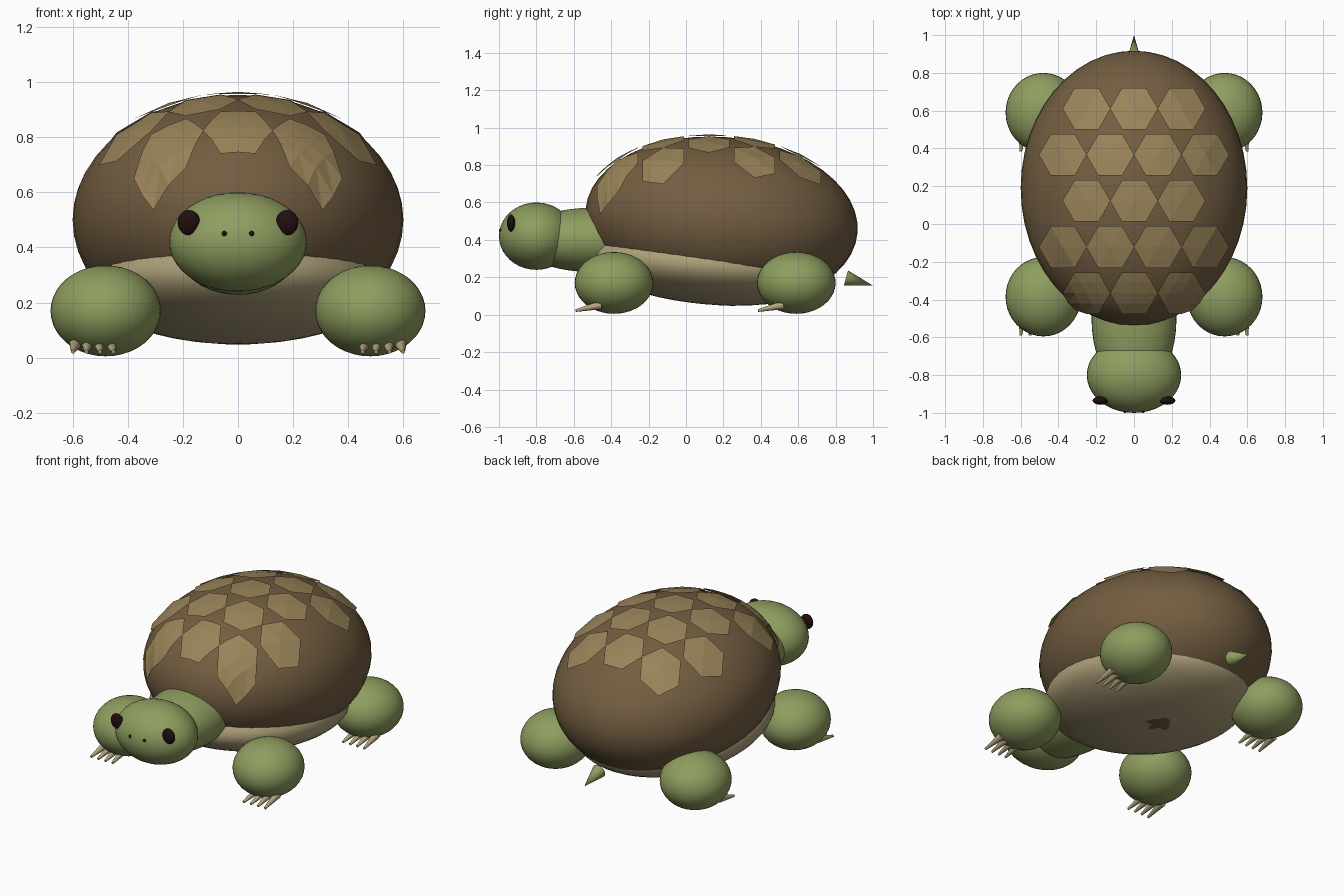
import bpy, bmesh, math
from mathutils import Vector, Matrix

cube = bpy.data.objects.get("Cube")
if cube:
    bpy.data.objects.remove(cube, do_unlink=True)


def material(name, rgb):
    m = bpy.data.materials.new(name)
    m.use_nodes = True
    m.diffuse_color = (*rgb, 1)
    m.node_tree.nodes["Principled BSDF"].inputs["Base Color"].default_value = (*rgb, 1)
    return m


SKIN = material("green skin", (0.27, 0.34, 0.115))
SHELL = material("brown shell", (0.17, 0.11, 0.052))
SCUTE = material("tan scute", (0.32, 0.23, 0.10))
BELLY = material("pale belly", (0.42, 0.35, 0.19))
CLAW = material("horn claw", (0.47, 0.39, 0.22))
EYE = material("dark eye", (0.016, 0.004, 0.005))


def add_object(name, bm, mat, smooth=True):
    me = bpy.data.meshes.new(name)
    for f in bm.faces:
        f.smooth = smooth
    bm.to_mesh(me)
    bm.free()
    me.materials.append(mat)
    ob = bpy.data.objects.new(name, me)
    bpy.context.collection.objects.link(ob)
    return ob


def ellipsoid(name, loc, radii, mat, tilt=0, segs=40):
    """Smooth ellipsoid, tilted about x; returns the unit sphere's matrix."""
    m = (Matrix.Translation(loc) @ Matrix.Rotation(math.radians(tilt), 4, 'X')
         @ Matrix.Diagonal((*radii, 1)))
    bm = bmesh.new()
    bmesh.ops.create_uvsphere(bm, u_segments=segs, v_segments=segs // 2, radius=1, matrix=m)
    add_object(name, bm, mat)
    return m


def cone(name, base, tip, r1, r2, mat, segs=16):
    base, tip = Vector(base), Vector(tip)
    axis = tip - base
    m = Matrix.Translation((base + tip) / 2) @ axis.to_track_quat('Z', 'Y').to_matrix().to_4x4()
    bm = bmesh.new()
    bmesh.ops.create_cone(bm, cap_ends=True, segments=segs, radius1=r1, radius2=r2,
                          depth=axis.length, matrix=m)
    ob = add_object(name, bm, mat)
    for f in ob.data.polygons:
        f.use_smooth = len(f.vertices) < 5


# Shell and belly, both tipped up a little at the front
shell = ellipsoid("shell", (0, 0.19, 0.5), (0.6, 0.73, 0.45), SHELL, -5, 48)
ellipsoid("belly", (0, 0.12, 0.265), (0.535, 0.645, 0.21), BELLY, -5, 48)

# Head and neck
ellipsoid("head", (0, -0.8, 0.42), (0.25, 0.2, 0.18), SKIN)
ellipsoid("neck", (0, -0.5, 0.4), (0.225, 0.4, 0.172), SKIN)


# Hexagonal scutes draped on the shell
inverse = shell.inverted()
up = inverse.to_3x3() @ Vector((0, 0, 1))


def drape(x, y):
    p = inverse @ Vector((x, y, 0.5))
    a, b, c = up.dot(up), p.dot(up), p.dot(p) - 1
    t = (-b + math.sqrt(max(b * b - a * c, 0))) / a
    return shell @ ((p + up * t).normalized() * 1.026)


def scute(name, cx, cy, r):
    bm = bmesh.new()
    centre = bm.verts.new((cx, cy, 0))
    rim = [bm.verts.new((cx + r * math.cos(k * math.pi / 3),
                         cy + r * math.sin(k * math.pi / 3), 0)) for k in range(6)]
    for k in range(6):
        bm.faces.new((centre, rim[k], rim[(k + 1) % 6]))
    if cy < -0.3:  # the steep front row needs a finer mesh
        bmesh.ops.subdivide_edges(bm, edges=bm.edges[:], cuts=1, use_grid_fill=True)
    for v in bm.verts:
        v.co = drape(v.co.x, v.co.y)
    add_object(name, bm, SCUTE, smooth=False)


for row in range(5):
    count = 3 + row % 2
    for i in range(count):
        scute(f"scute_{row + 1}_{i + 1}", (i - (count - 1) / 2) * 0.245,
              0.6 - row * 0.238, 0.124)

# Paired parts: eyes, nostrils, legs and claws
for side, s in (("left", 1), ("right", -1)):
    ellipsoid(f"{side}_eye", (s * 0.178, -0.935, 0.49), (0.041, 0.022, 0.046), EYE, segs=20)
    ellipsoid(f"{side}_nostril", (s * 0.049, -0.99, 0.45), (0.01, 0.01, 0.01), EYE, segs=12)
    for end, y in (("front", -0.385), ("back", 0.59)):
        ellipsoid(f"{end}_{side}_leg", (s * 0.48, y, 0.17), (0.2, 0.21, 0.165), SKIN)
        for i in range(4):
            x = 0.46 + i * 0.043
            cone(f"{end}_{side}_claw_{i + 1}", (s * x, y - 0.07, 0.052),
                 (s * (x + 0.006 * i - 0.008), y - 0.205, 0.022), 0.023, 0.007, CLAW, 12)

# Tail
cone("tail", (0, 0.855, 0.196), (0, 1.0, 0.156), 0.042, 0, SKIN, 20)
